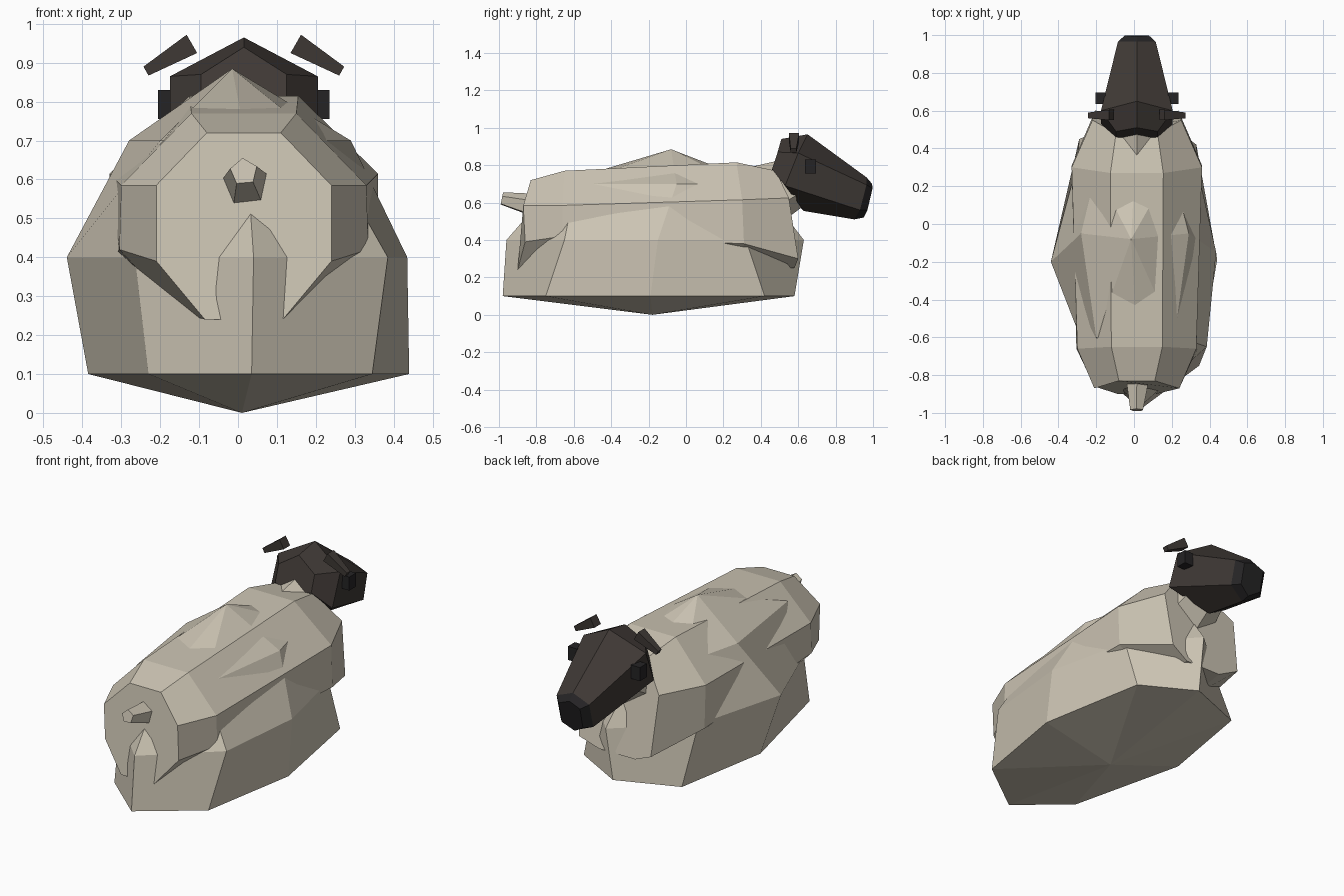
import bpy, bmesh, math
from mathutils import Vector

if "Cube" in bpy.data.objects:
    bpy.data.objects.remove(bpy.data.objects["Cube"])


def material(name, rgb):
    m = bpy.data.materials.new(name)
    m.diffuse_color = (*rgb, 1)
    m.use_nodes = True
    m.node_tree.nodes["Principled BSDF"].inputs["Base Color"].default_value = m.diffuse_color
    return m


WOOL = material("wool", (0.60, 0.55, 0.45))
FACE = material("face", (0.050, 0.041, 0.036))
BLACK = material("black", (0.018, 0.017, 0.018))
CX = 0.015  # the animal's middle plane


def loft(name, rings, mat, start=None, end=None):
    """Skin equal-sized rings; close each end with a flat cap or a pole point."""
    bm = bmesh.new()
    vs = [[bm.verts.new(p) for p in r] for r in rings]
    n = len(vs[0])
    for a, b in zip(vs, vs[1:]):
        for i in range(n):
            j = (i + 1) % n
            bm.faces.new((a[i], a[j], b[j], b[i]))
    for ring, pole in ((vs[0], start), (vs[-1], end)):
        if pole is None:
            bm.faces.new(ring)
        else:
            p = bm.verts.new(pole)
            for i in range(n):
                bm.faces.new((ring[i], ring[(i + 1) % n], p))
    bmesh.ops.recalc_face_normals(bm, faces=bm.faces)
    me = bpy.data.meshes.new(name)
    bm.to_mesh(me)
    bm.free()
    me.materials.append(mat)
    ob = bpy.data.objects.new(name, me)
    bpy.context.collection.objects.link(ob)
    return ob


def mirrored(half):
    """Half section (x, y, z) from top to bottom -> closed symmetric ring."""
    right = [(CX + x, y, z) for x, y, z in half]
    left = [(CX - x, y, z) for x, y, z in reversed(half) if x > 0]
    return right + left


def polygon(center, radius, axis, n, turn=0):
    q = Vector(axis).to_track_quat('Z', 'Y')
    return [Vector(center) + q @ Vector((radius * math.cos(turn + math.tau * i / n),
                                         radius * math.sin(turn + math.tau * i / n), 0))
            for i in range(n)]


# Resting belly and legs: a lumpy eight-sided ball
base = [(.035, -.98), (.345, -.75), (.44, -.19), (.33, .42),
        (.04, .58), (-.29, .45), (-.385, -.10), (-.23, -.75)]
waist = [(.04, -.96), (.385, -.65), (.435, -.15), (.33, .32),
         (.05, .63), (-.30, .32), (-.44, -.20), (-.265, -.65)]
upper = [(.02, -.70), (.215, -.59), (.29, -.05), (.20, .30),
         (.01, .40), (-.20, .28), (-.28, -.05), (-.20, -.60)]
loft("wool_belly", [[(x, y, z) for x, y in ring]
                    for ring, z in ((base, .10), (waist, .40), (upper, .70))],
     WOOL, start=(.01, -.18, 0), end=(-.015, -.08, .885))

# Fleece barrel: octagonal sections along the back
sections = [
    [(.095, -.83, .72), (.225, -.87, .585), (.225, -.86, .39), (.10, -.90, .24)],
    [(.135, -.65, .77), (.315, -.66, .585), (.32, -.66, .42), (.17, -.66, .26)],
    [(.14, .27, .815), (.345, .30, .615), (.345, .31, .38), (.15, .31, .25)],
    [(.11, .48, .77), (.235, .55, .625), (.22, .60, .30), (.11, .58, .25)],
]
loft("wool_back", [mirrored(s) for s in sections], WOOL)

# Neck and tail: tapered stubs
loft("neck", [polygon((CX, .38, .62), .18, (0, .75, .4), 6, math.pi / 2),
              polygon((CX, .60, .72), .13, (0, .75, .4), 6, math.pi / 2)], WOOL)
loft("tail", [polygon((.022, -.80, .58), .068, (0, -1, .2), 5, .4),
              polygon((.015, -.985, .62), .036, (0, -1, .2), 5, .4)], WOOL)

# Head: six-sided wedge sloping down to the muzzle
skull = [(0, .51, .94), (.11, .49, .87), (.11, .46, .78), (0, .45, .745)]
brow = [(0, .65, .965), (.19, .60, .865), (.19, .53, .69), (0, .63, .555)]
snout = [(0, .965, .735), (.10, .965, .695), (.10, .93, .56), (0, .90, .51)]
tip = [(0, .995, .70), (.065, .997, .675), (.065, .97, .56), (0, .95, .52)]
loft("head", [mirrored(s) for s in (skull, brow, snout)], FACE)
loft("muzzle", [mirrored(s) for s in (snout, tip)], BLACK)

# Eyes and ears, one on each side
for side, s in (("left", -1), ("right", 1)):
    def block(name, sec_a, sec_b, mat):
        return loft(name, [[(CX + s * x, y, z) for x, y, z in sec]
                           for sec in (sec_a, sec_b)], mat)

    def eye_face(x):
        return [(x, .635, .755), (x, .695, .755), (x, .695, .83), (x, .635, .83)]

    block(side + "_eye", eye_face(.165), eye_face(.22), BLACK)
    block(side + "_ear",
          [(.12, .55, .925), (.12, .605, .925), (.147, .605, .972), (.147, .55, .972)],
          [(.245, .56, .867), (.245, .59, .867), (.258, .59, .89), (.258, .56, .89)], FACE)
